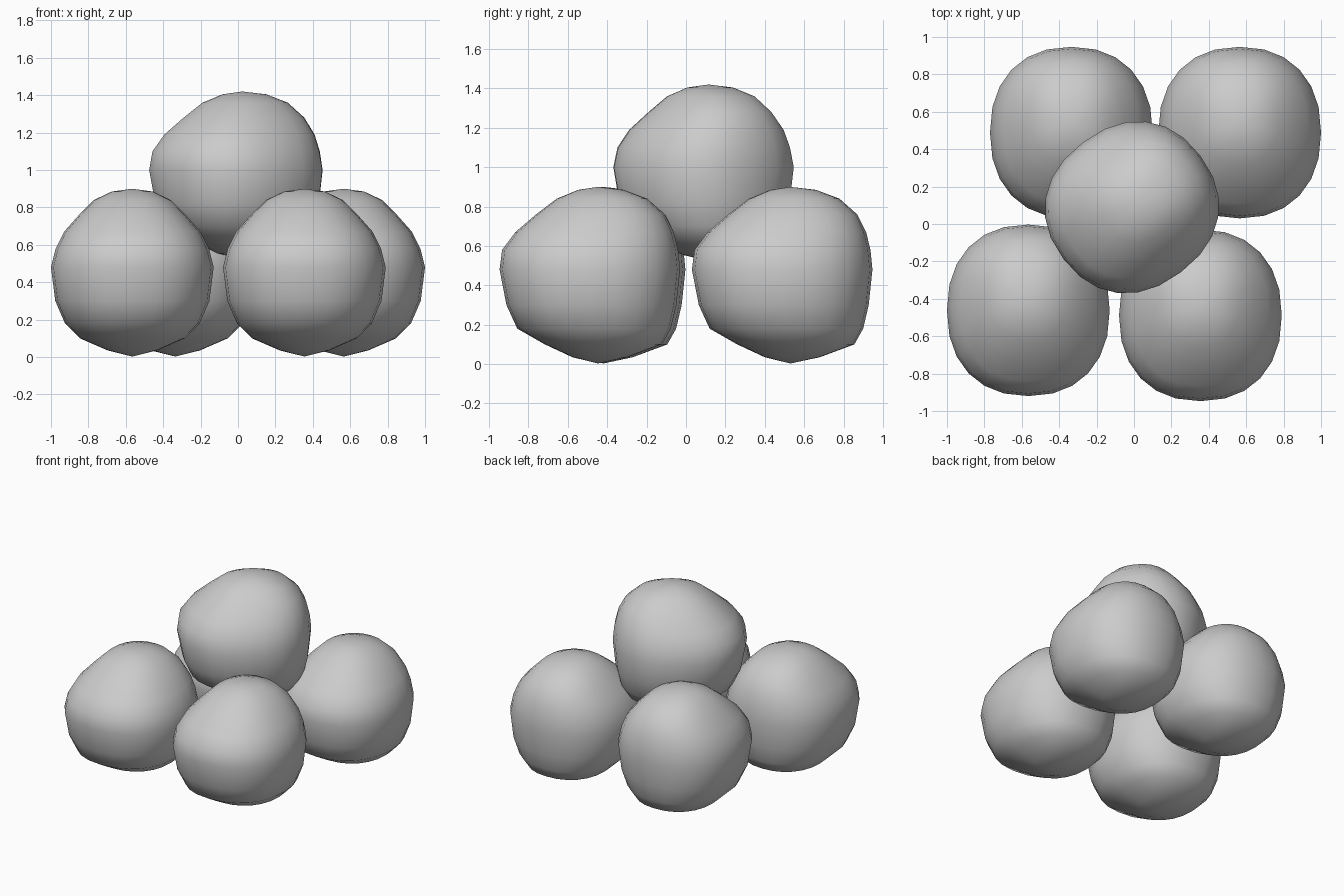
import bpy, bmesh
from math import sin, cos, pi, copysign, radians

if "Cube" in bpy.data.objects:
    bpy.data.objects.remove(bpy.data.objects["Cube"])

# Ball profile: height, half width in x, front y, back y
RINGS = [
    (0.035, 0.13, -0.09, 0.19),
    (0.10, 0.28, -0.23, 0.365),
    (0.18, 0.36, -0.37, 0.41),
    (0.30, 0.412, -0.425, 0.438),
    (0.48, 0.435, -0.46, 0.457),
    (0.58, 0.41, -0.447, 0.447),
    (0.67, 0.365, -0.38, 0.425),
    (0.76, 0.285, -0.275, 0.38),
    (0.84, 0.205, -0.17, 0.29),
    (0.885, 0.11, -0.06, 0.17),
]
SEGMENTS = 24
SQUARENESS = 2.25
POLE_Y = 0.04


def rounded(v):
    return copysign(abs(v) ** (2 / SQUARENESS), v)


def ball_mesh():
    bm = bmesh.new()
    loops = []
    for z, hx, front, back in RINGS:
        mid, hy = (front + back) / 2, (back - front) / 2
        loops.append([
            bm.verts.new((hx * rounded(cos(a)), mid + hy * rounded(sin(a)), z))
            for a in (2 * pi * i / SEGMENTS for i in range(SEGMENTS))])
    bottom = bm.verts.new((0, POLE_Y, 0.003))
    top = bm.verts.new((0, POLE_Y, 0.9))
    for i in range(SEGMENTS):
        j = (i + 1) % SEGMENTS
        bm.faces.new((bottom, loops[0][j], loops[0][i]))
        bm.faces.new((top, loops[-1][i], loops[-1][j]))
        for lo, hi in zip(loops, loops[1:]):
            bm.faces.new((lo[i], lo[j], hi[j], hi[i]))
    for f in bm.faces:
        f.smooth = True
    bmesh.ops.recalc_face_normals(bm, faces=bm.faces)
    mesh = bpy.data.meshes.new("lumpy_ball")
    bm.to_mesh(mesh)
    bm.free()
    return mesh


# Four balls on the ground, one turned ball resting on top
BALLS = {
    "front_left_ball": ((-0.565, -0.46, 0), 0),
    "front_right_ball": ((0.355, -0.487, 0), 0),
    "back_left_ball": ((-0.335, 0.49, 0), 0),
    "back_right_ball": ((0.565, 0.49, 0), 0),
    "top_ball": ((-0.01, 0.09, 0.52), -53),
}
mesh = ball_mesh()
for name, (location, turn) in BALLS.items():
    ball = bpy.data.objects.new(name, mesh)
    ball.location = location
    ball.rotation_euler.z = radians(turn)
    bpy.context.collection.objects.link(ball)
